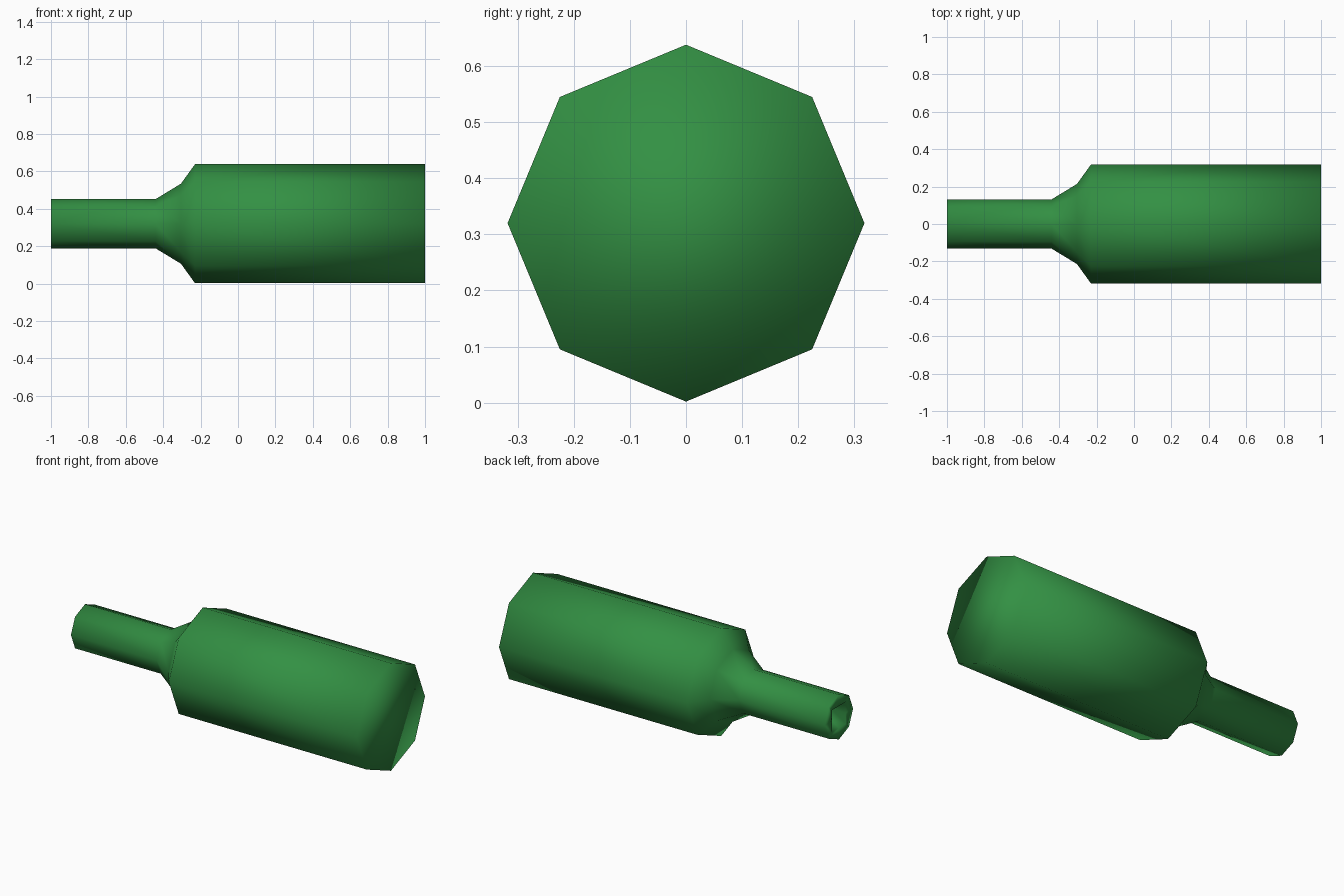
import bpy, bmesh, math

if "Cube" in bpy.data.objects:
    bpy.data.objects.remove(bpy.data.objects["Cube"])

SIDES = 8
AXIS_Z = 0.32   # height of the bottle's long axis

green = bpy.data.materials.new("bottle_green")
green.diffuse_color = (0.033, 0.28, 0.057, 1)
green.use_nodes = True
green.node_tree.nodes["Principled BSDF"].inputs["Base Color"].default_value = green.diffuse_color

bm = bmesh.new()


def ring(x, radius, square=False):
    """Eight points around the x axis; square pushes the diagonals to corners."""
    pts = []
    for i in range(SIDES):
        a = i * math.tau / SIDES
        r = radius * (math.sqrt(2) if square and i % 2 else 1)
        pts.append(bm.verts.new((x, r * math.cos(a), AXIS_Z + r * math.sin(a))))
    return pts


# Recessed mouth, neck, shoulder, body: (x, radius, square section)
profile = [
    (-0.90, 0.065, True), (-1.0, 0.065, True),
    (-1.0, 0.132, False), (-0.44, 0.132, False),
    (-0.305, 0.214, False), (-0.23, 0.318, False),
    (1.0, 0.318, False),
]
rings = [ring(*p) for p in profile]
for a, b in zip(rings, rings[1:]):
    for i in range(SIDES):
        j = (i + 1) % SIDES
        bm.faces.new((a[i], a[j], b[j], b[i]))

# Bottom of the mouth recess and the flat base
bm.faces.new(rings[0])
bm.faces.new(rings[-1])
bmesh.ops.recalc_face_normals(bm, faces=bm.faces[:])
for f in bm.faces:
    f.smooth = True

mesh = bpy.data.meshes.new("bottle")
bm.to_mesh(mesh)
bm.free()
mesh.materials.append(green)
bottle = bpy.data.objects.new("bottle", mesh)
bpy.context.collection.objects.link(bottle)
